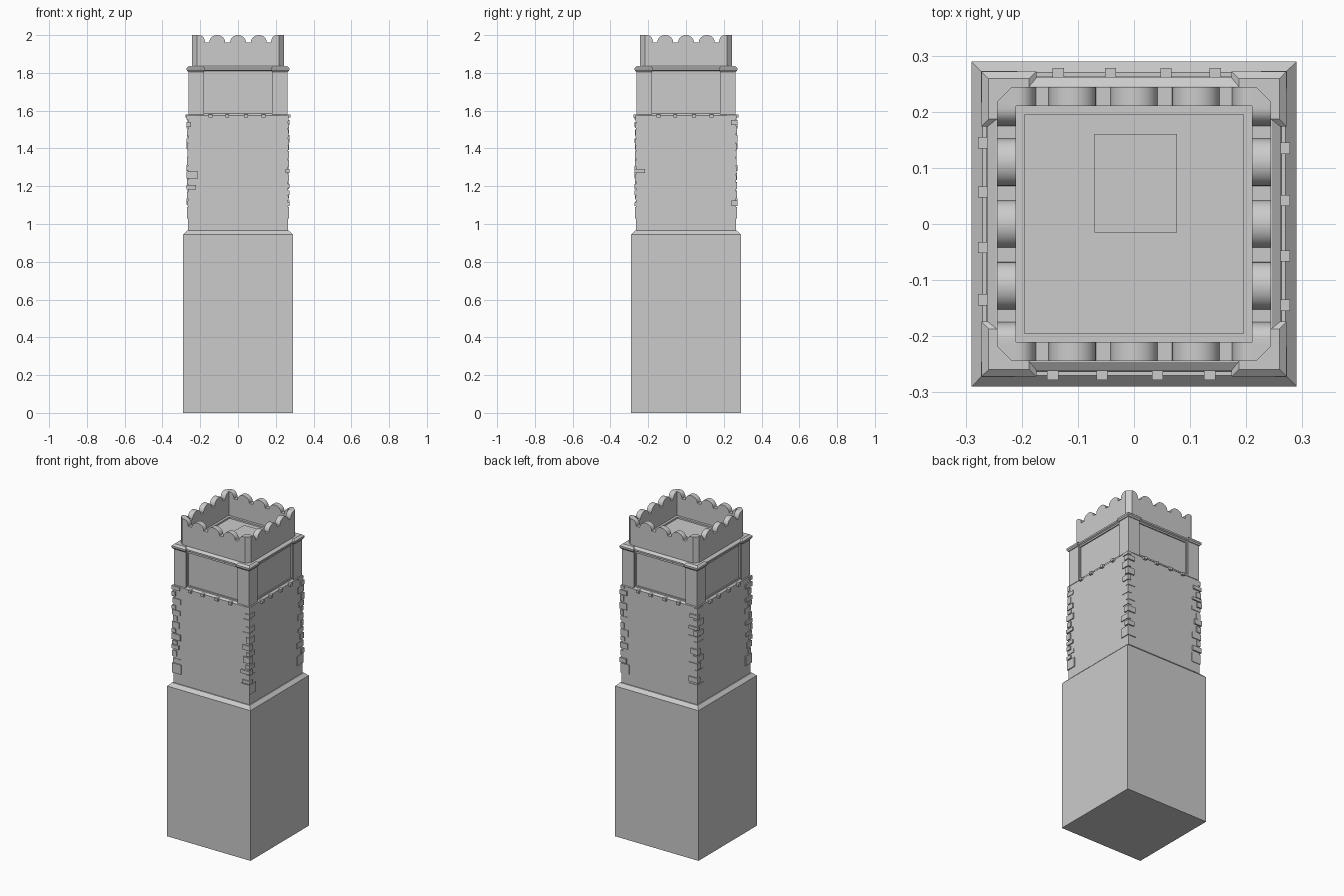
import bpy, bmesh, math, random
from mathutils import Matrix

if "Cube" in bpy.data.objects:
    bpy.data.objects.remove(bpy.data.objects["Cube"])

random.seed(4)


def finish(name, bm, smooth=False):
    bmesh.ops.remove_doubles(bm, verts=bm.verts, dist=1e-5)
    bmesh.ops.recalc_face_normals(bm, faces=bm.faces)
    me = bpy.data.meshes.new(name)
    bm.to_mesh(me)
    bm.free()
    ob = bpy.data.objects.new(name, me)
    bpy.context.collection.objects.link(ob)
    if smooth:
        bpy.ops.object.select_all(action='DESELECT')
        ob.select_set(True)
        bpy.context.view_layer.objects.active = ob
        bpy.ops.object.shade_smooth_by_angle(angle=math.radians(40))
    return ob


def stack(bm, profile, cx=0, cy=0):
    """Square tower of (half width, z) rings, capped at both ends."""
    rings = [[bm.verts.new((cx + sx * h, cy + sy * h, z))
              for sx, sy in ((-1, -1), (1, -1), (1, 1), (-1, 1))] for h, z in profile]
    for a, b in zip(rings, rings[1:]):
        for i in range(4):
            j = (i + 1) % 4
            bm.faces.new((a[i], a[j], b[j], b[i]))
    bm.faces.new(rings[0][::-1])
    bm.faces.new(rings[-1])


def box(bm, lo, hi, turn=0):
    """Box between two corners, turned by quarter turns around the tower."""
    size = [b - a for a, b in zip(lo, hi)]
    mid = [(a + b) / 2 for a, b in zip(lo, hi)]
    m = Matrix.Rotation(turn * math.pi / 2, 4, 'Z') @ Matrix.Translation(mid) @ Matrix.Diagonal((*size, 1))
    bmesh.ops.create_cube(bm, size=1, matrix=m)


def tower(name, profile):
    bm = bmesh.new()
    stack(bm, profile)
    return finish(name, bm)


# Plinth, shaft, recessed upper storey and its cornice
tower("base", [(0.29, 0), (0.29, 0.945), (0.27, 0.965)])
tower("shaft", [(0.264, 0.96), (0.264, 1.575), (0.25, 1.588)])
tower("upper_storey", [(0.246, 1.57), (0.246, 1.82)])
tower("cornice", [(0.25, 1.808), (0.262, 1.815), (0.262, 1.825), (0.246, 1.836)])

# Corner pilasters with capping stones
pil, cap = bmesh.new(), bmesh.new()
for sx in (-1, 1):
    for sy in (-1, 1):
        stack(pil, [(0.041, 1.58), (0.041, 1.815)], sx * 0.22, sy * 0.22)
        stack(cap, [(0.042, 1.806), (0.049, 1.815), (0.049, 1.826), (0.036, 1.837)],
              sx * 0.223, sy * 0.223)
finish("pilasters", pil)
finish("pilaster_caps", cap)

# Thin frame around each recessed panel
bm = bmesh.new()
for t in range(4):
    box(bm, (-0.18, -0.253, 1.583), (0.18, -0.24, 1.594), t)
    box(bm, (-0.18, -0.253, 1.80), (0.18, -0.24, 1.812), t)
    for s in (-0.185, 0.173):
        box(bm, (s, -0.253, 1.583), (s + 0.012, -0.24, 1.812), t)
finish("panel_frames", bm)

# Row of small beam ends under the upper storey
bm = bmesh.new()
for t in range(4):
    for x in (-0.145, -0.057, 0.042, 0.135):
        box(bm, (x - 0.01, -0.278, 1.563), (x + 0.01, -0.25, 1.58), t)
finish("beam_ends", bm)

# Irregular corner stones wrapping each corner of the shaft
bm = bmesh.new()
for t in range(4):
    z, k = 1.03, t
    while z < 1.56:
        h = 0.06 if z < 1.04 else random.uniform(0.018, 0.04)
        long, short = random.uniform(0.045, 0.065), random.uniform(0.02, 0.035)
        a, b = (long, short) if k % 2 else (short, long)
        if h == 0.06:
            a = b = 0.062
        p = random.uniform(0.267, 0.273)
        box(bm, (p - a, -p, z), (p, -p + b, min(z + h, 1.577)), t)
        z += h + random.uniform(0.004, 0.014)
        k += 1
finish("corner_stones", bm)

# Parapet: one closed wall loop with rounded merlons and cut corners
OUT, INN, CUT, LOW, RISE = 0.244, 0.21, 0.218, 1.962, 0.038


def side_profile():
    pts = [(-CUT, LOW + RISE), (-0.205, LOW + RISE)]
    pts += [(-0.205 + 0.03 * math.sin(a), LOW + RISE * math.cos(a))
            for a in [i * math.pi / 12 for i in range(1, 7)]]
    for c in (-0.11, 0, 0.11):
        pts += [(c - 0.042 * math.cos(i * math.pi / 14), LOW + RISE * math.sin(i * math.pi / 14))
                for i in range(15)]
    return pts + [(-x, z) for x, z in pts[7::-1]]


bm = bmesh.new()
sections = []
for t in range(4):
    rot = Matrix.Rotation(t * math.pi / 2, 3, 'Z')
    prof = side_profile()
    for i, (x, z) in enumerate(prof):
        xi = max(-INN, min(INN, x))
        ring = [(x, -OUT, 1.825), (x, -OUT, z), (xi, -INN, z), (xi, -INN, 1.825)]
        vs = []
        for p in ring:
            v = bm.verts.new(p)
            v.co = rot @ v.co
            vs.append(v)
        sections.append(vs)
for a, b in zip(sections, sections[1:] + sections[:1]):
    for i in range(4):
        j = (i + 1) % 4
        bm.faces.new((a[i], b[i], b[j], a[j]))
bmesh.ops.dissolve_degenerate(bm, dist=1e-5, edges=bm.edges)
finish("parapet", bm, smooth=True)

# Roof floor, its raised rim and the roof hatch
bm = bmesh.new()
box(bm, (-0.215, -0.215, 1.82), (0.215, 0.215, 1.84))
finish("roof_floor", bm)
bm = bmesh.new()
for t in range(4):
    box(bm, (-0.212, -0.212, 1.83), (0.212, -0.195, 1.85), t)
finish("roof_rim", bm)
bm = bmesh.new()
box(bm, (-0.07, -0.015, 1.835), (0.077, 0.16, 1.845))
finish("roof_hatch", bm)
